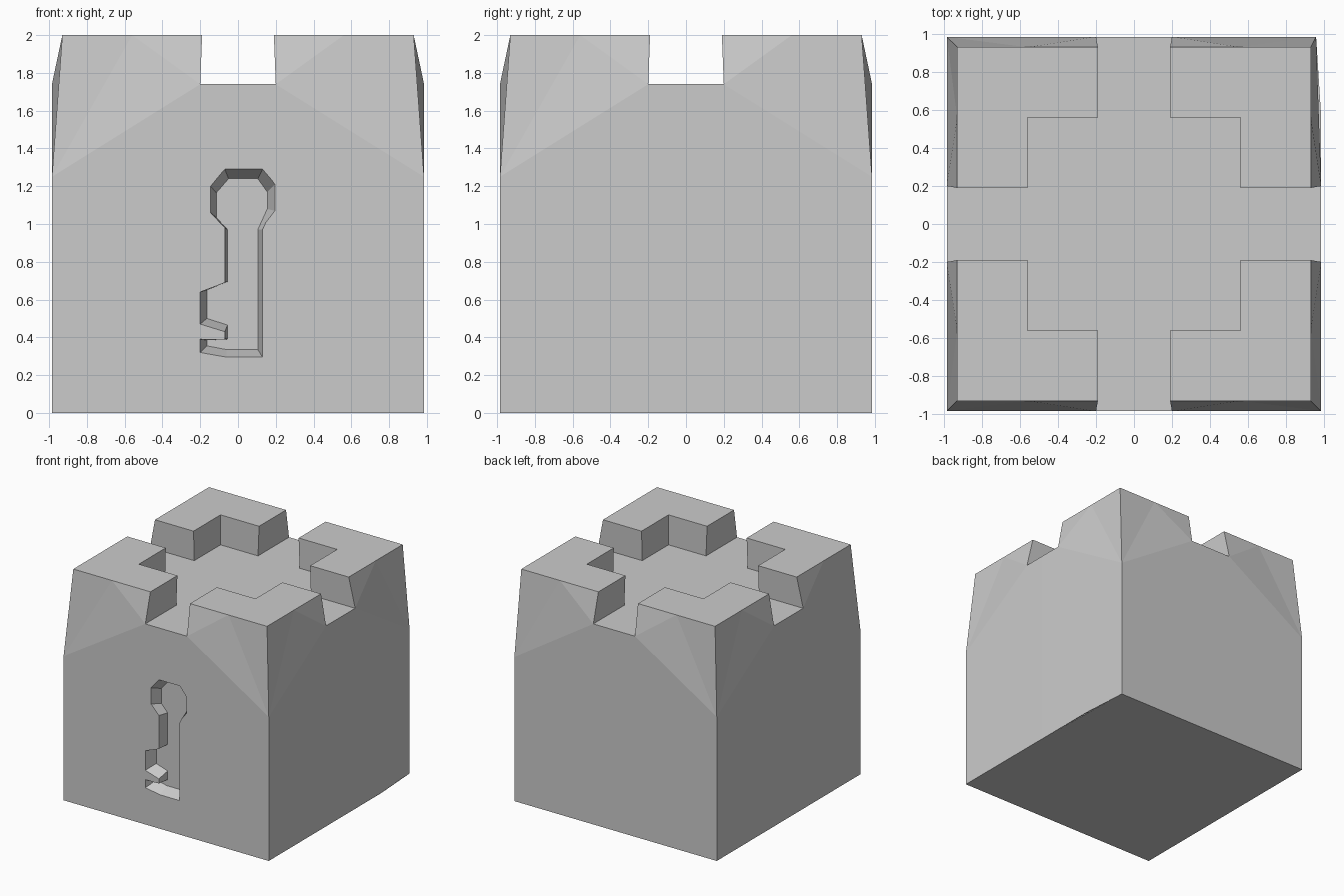
import bpy, bmesh

if "Cube" in bpy.data.objects:
    bpy.data.objects.remove(bpy.data.objects["Cube"])

W, GAP, GAP_TOP, INNER, TOP, FLOOR = 0.985, 0.2, 0.19, 0.56, 2.0, 1.74


def finish(bm, name):
    bmesh.ops.remove_doubles(bm, verts=bm.verts, dist=0.0005)
    bmesh.ops.recalc_face_normals(bm, faces=bm.faces)
    mesh = bpy.data.meshes.new(name)
    bm.to_mesh(mesh)
    bm.free()
    ob = bpy.data.objects.new(name, mesh)
    bpy.context.collection.objects.link(ob)
    return ob


# One eighth of the tower: half of a side, half of a battlement
corner0, corner = (W, W, 0), (W, W, 1.25)
bend0, bend = (W, INNER, 0), (W, INNER, 1.515)
low0, low = (W, GAP, 0), (W, GAP, FLOOR)
rim, rim_bend, rim_corner = (0.93, GAP_TOP, TOP), (0.93, INNER, TOP), (0.93, 0.93, TOP)
in_low, in_top = (INNER, GAP, FLOOR), (INNER, GAP_TOP, TOP)
elbow_low, elbow_top = (INNER, INNER, FLOOR), (INNER, INNER, TOP)
mid0, mid = (W, 0, 0), (W, 0, FLOOR)
eighth = [
    (mid0, low0, low, mid), (low0, bend0, bend, low), (bend0, corner0, corner, bend),
    (corner, bend, rim_bend), (corner, rim_bend, rim_corner),
    (bend, low, rim_bend), (low, rim, rim_bend),
    (low, in_low, in_top, rim), (in_low, elbow_low, elbow_top, in_top),
    (rim, in_top, elbow_top, rim_corner, rim_bend),
    ((0, 0, FLOOR), mid, low, in_low, elbow_low),
    ((0, 0, 0), mid0, low0, bend0, corner0),
]

# Mirror the eighth around the tower
bm = bmesh.new()
for sx in (1, -1):
    for sy in (1, -1):
        for swap in (False, True):
            for face in eighth:
                pts = [(y, x, z) if swap else (x, y, z) for x, y, z in face]
                bm.faces.new([bm.verts.new((x * sx, y * sy, z)) for x, y, z in pts])
bmesh.ops.remove_doubles(bm, verts=bm.verts, dist=0.0005)
bmesh.ops.recalc_face_normals(bm, faces=bm.faces)

# Slightly worn back right corner
for v in bm.verts:
    if v.co.x > 0.98 and v.co.y > 0.98:
        v.co.x = 0.958
bmesh.ops.dissolve_limit(bm, angle_limit=0.01, verts=bm.verts, edges=bm.edges)
tower = finish(bm, "tower_block")

# Key-shaped recess: (outer x, z, inner x, z)
key = [
    (-0.2, 0.32, -0.165, 0.355), (-0.06, 0.295, -0.06, 0.335),
    (0.13, 0.295, 0.105, 0.335), (0.13, 0.97, 0.105, 0.97),
    (0.195, 1.07, 0.155, 1.08), (0.195, 1.21, 0.155, 1.17),
    (0.13, 1.29, 0.105, 1.24), (-0.07, 1.29, -0.05, 1.24),
    (-0.145, 1.2, -0.115, 1.165), (-0.145, 1.06, -0.115, 1.035),
    (-0.07, 0.98, -0.055, 0.97), (-0.07, 0.69, -0.055, 0.695),
    (-0.2, 0.64, -0.165, 0.65), (-0.2, 0.47, -0.165, 0.5),
    (-0.07, 0.43, -0.055, 0.465), (-0.07, 0.39, -0.055, 0.39),
    (-0.2, 0.39, -0.165, 0.385),
]
DEPTH = 0.1
bm = bmesh.new()
rings = []
for t in (-0.5, 1):
    rings.append([bm.verts.new((a + (c - a) * t, -W + DEPTH * t, b + (d - b) * t))
                  for a, b, c, d in key])
for ring in rings:
    bm.faces.new(ring)
for i in range(len(key)):
    j = (i + 1) % len(key)
    bm.faces.new((rings[0][i], rings[0][j], rings[1][j], rings[1][i]))
cutter = finish(bm, "key_cutter")
cutter.hide_render = True

# Cut the recess
mod = tower.modifiers.new("key_recess", 'BOOLEAN')
mod.operation, mod.solver, mod.object = 'DIFFERENCE', 'EXACT', cutter
bpy.context.view_layer.objects.active = tower
bpy.ops.object.modifier_apply(modifier=mod.name)
bpy.data.objects.remove(cutter)
